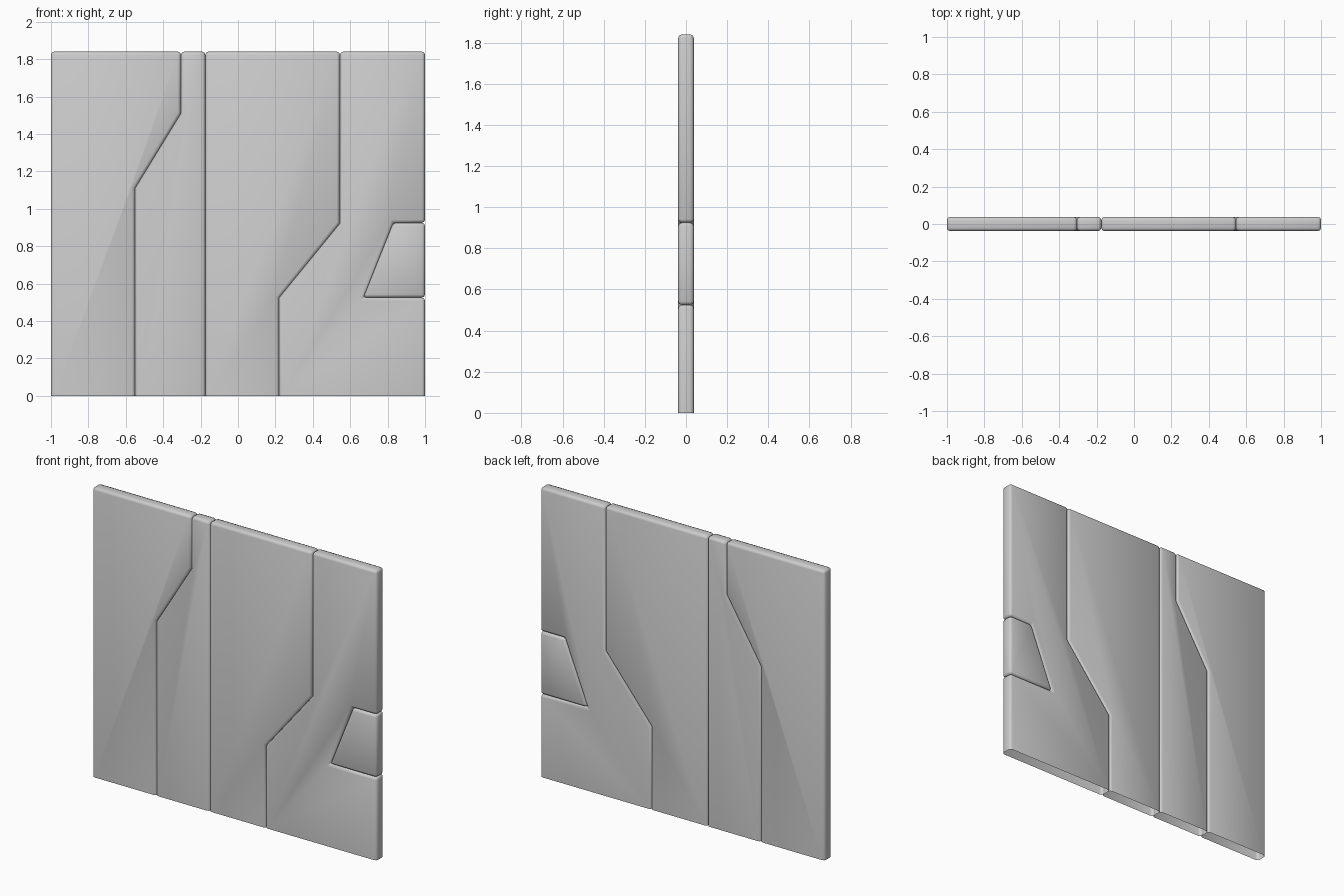
import bpy, bmesh, math

if "Cube" in bpy.data.objects:
    bpy.data.objects.remove(bpy.data.objects["Cube"])

HALF_T = 0.038   # half thickness of the slab
TOP = 1.84       # height of the wall


def panel(name, outline):
    """Extrude an (x, z) outline through the thickness, bevel it, leave the z=0 underside open."""
    bm = bmesh.new()
    front = bm.faces.new([bm.verts.new((x, -HALF_T, z)) for x, z in outline])
    new = bmesh.ops.extrude_face_region(bm, geom=[front], use_keep_orig=True)["geom"]
    for v in new:
        if isinstance(v, bmesh.types.BMVert):
            v.co.y = HALF_T
    bmesh.ops.recalc_face_normals(bm, faces=bm.faces)
    under = [f for f in bm.faces if all(v.co.z < 1e-5 for v in f.verts)]
    bmesh.ops.delete(bm, geom=under, context="FACES_ONLY")
    mesh = bpy.data.meshes.new(name)
    bm.to_mesh(mesh)
    bm.free()
    ob = bpy.data.objects.new(name, mesh)
    bpy.context.collection.objects.link(ob)
    # Rounded edges; the shallow bends in the seams stay sharp
    bev = ob.modifiers.new("rounded_edges", "BEVEL")
    bev.width = 0.017
    bev.segments = 2
    bev.limit_method = "ANGLE"
    bev.angle_limit = math.radians(50)
    bpy.ops.object.select_all(action="DESELECT")
    ob.select_set(True)
    bpy.context.view_layer.objects.active = ob
    bpy.ops.object.modifier_apply(modifier=bev.name)
    bpy.ops.object.shade_smooth_by_angle(angle=math.radians(50))
    return ob


# Seams between neighbouring panels, listed from bottom to top
seams = [
    [(-1, 0), (-1, TOP)],
    [(-0.55, 0), (-0.55, 1.11), (-0.305, 1.51), (-0.305, TOP)],
    [(-0.175, 0), (-0.175, TOP)],
    [(0.22, 0), (0.22, 0.525), (0.545, 0.922), (0.545, TOP)],
    # Right border, stepping in around the inset block
    [(1, 0), (1, 0.525), (0.67, 0.525), (0.83, 0.925), (1, 0.925), (1, TOP)],
]
names = ["left_panel", "narrow_panel", "centre_panel", "right_panel"]

# Full-height panels
for name, left, right in zip(names, seams, seams[1:]):
    panel(name, right + left[::-1])

# Small block set in the right edge
panel("inset_block", seams[-1][1:5])
